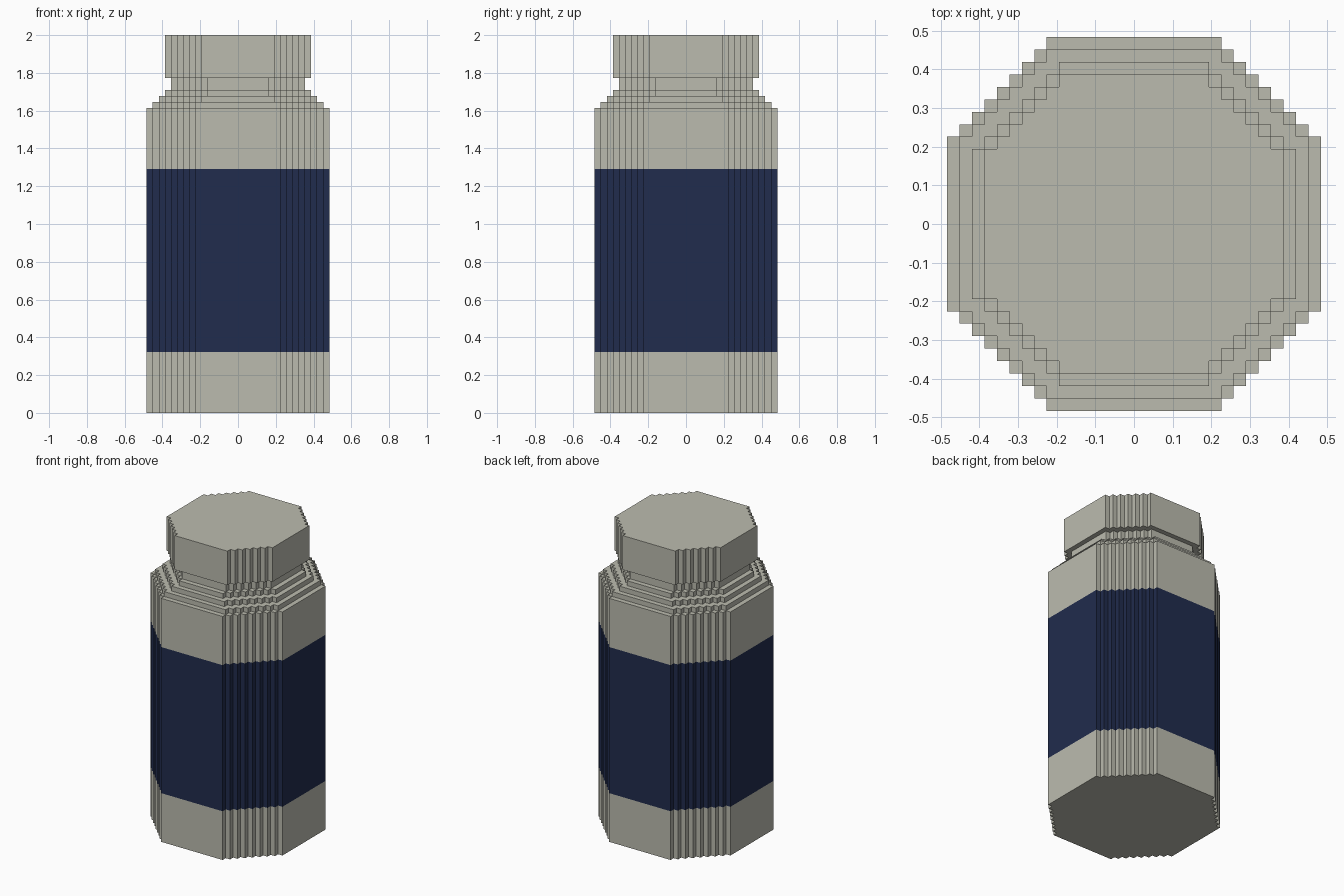
import bpy, bmesh

cube = bpy.data.objects.get("Cube")
if cube:
    bpy.data.objects.remove(cube, do_unlink=True)

UNIT = 2 / 62  # one block of the stepped grid


def make_material(name, rgb):
    mat = bpy.data.materials.new(name)
    mat.use_nodes = True
    mat.diffuse_color = (*rgb, 1)
    mat.node_tree.nodes["Principled BSDF"].inputs["Base Color"].default_value = (*rgb, 1)
    return mat


GREY = make_material("warm grey", (0.50, 0.50, 0.43))
NAVY = make_material("navy blue", (0.015, 0.025, 0.075))


def stepped_octagon(half, flat):
    """Octagon outline whose diagonal sides are single-block stairs."""
    quarter = []
    for i in range(half - flat):
        quarter += [(half - i, flat + i), (half - i - 1, flat + i)]
    quarter.append((flat, half))
    outline = []
    for _ in range(4):
        outline += quarter
        quarter = [(-y, x) for x, y in quarter]
    return outline


def stepped_prism(name, half, flat, levels, bottom=False, label_band=None):
    """Stack the outline through the levels; label_band is the navy band's index."""
    bm = bmesh.new()
    outline = stepped_octagon(half, flat)
    rings = [[bm.verts.new((x * UNIT, y * UNIT, z * UNIT)) for x, y in outline]
             for z in levels]
    for band, (low, high) in enumerate(zip(rings, rings[1:])):
        for i in range(len(outline)):
            j = (i + 1) % len(outline)
            face = bm.faces.new((low[i], low[j], high[j], high[i]))
            face.material_index = int(band == label_band)
    bm.faces.new(rings[-1])
    if bottom:
        bm.faces.new(rings[0][::-1])
    mesh = bpy.data.meshes.new(name)
    bm.to_mesh(mesh)
    bm.free()
    mesh.materials.append(GREY)
    mesh.materials.append(NAVY)
    obj = bpy.data.objects.new(name, mesh)
    bpy.context.collection.objects.link(obj)
    return obj


# Bottle body with the navy label wrapped round the middle
stepped_prism("bottle_body", 15, 7, (0, 10, 40, 50), bottom=True, label_band=1)

# Shoulder steps narrowing towards the neck
for i, (half, flat) in enumerate([(14, 7), (13, 6), (12, 5)]):
    stepped_prism(f"shoulder_step_{i + 1}", half, flat, (50 + i, 51 + i))

# Neck and overhanging cap
stepped_prism("neck", 11, 5, (53, 55))
stepped_prism("cap", 12, 6, (55, 62), bottom=True)
